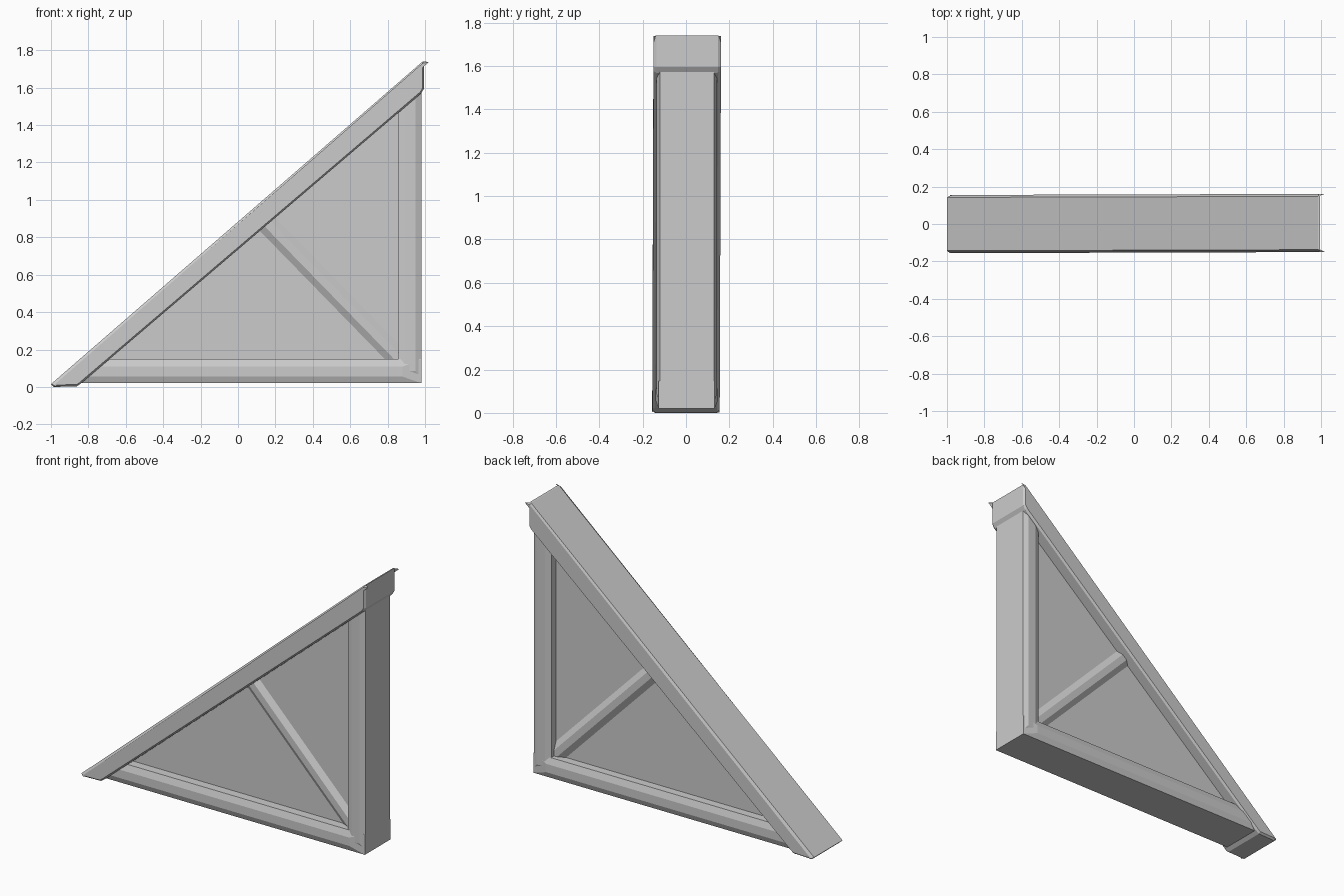
import bpy
import bmesh
from mathutils import Vector

if "Cube" in bpy.data.objects:
    bpy.data.objects.remove(bpy.data.objects["Cube"])


def inset(poly, amounts):
    """Move every edge of a counter-clockwise outline inward by its own amount."""
    n = len(poly)
    lines = []
    for i in range(n):
        a, b = Vector(poly[i]), Vector(poly[(i + 1) % n])
        d = (b - a).normalized()
        lines.append((a + Vector((-d.y, d.x)) * amounts[i], d))
    out = []
    for i in range(n):
        (p, d), (q, e) = lines[i - 1], lines[i]
        w = q - p
        t = (w.x * e.y - w.y * e.x) / (d.x * e.y - d.y * e.x)
        out.append(p + d * t)
    return out


def beam(name, poly, y0, y1, amounts=None, depth=0.0, skew=0.0):
    """Extrude an x-z outline along y, with chamfered front and back rims."""
    if amounts:
        inner = inset(poly, amounts)
        rings = [(inner, y0), (poly, y0 + depth), (poly, y1 - depth), (inner, y1)]
    else:
        rings = [(poly, y0), (poly, y1)]
    bm = bmesh.new()
    loops = [[bm.verts.new((p[0], y + skew * p[0], p[1])) for p in ring]
             for ring, y in rings]
    n = len(poly)
    bm.faces.new(loops[0])
    bm.faces.new(loops[-1][::-1])
    for a, b in zip(loops, loops[1:]):
        for i in range(n):
            j = (i + 1) % n
            bm.faces.new((a[i], b[i], b[j], a[j]))
    bmesh.ops.recalc_face_normals(bm, faces=bm.faces)
    mesh = bpy.data.meshes.new(name)
    bm.to_mesh(mesh)
    bm.free()
    obj = bpy.data.objects.new(name, mesh)
    bpy.context.collection.objects.link(obj)
    return obj


# Sloping top beam with a level foot and a plumb upper end
beam("rafter",
     [(-1.0, 0.015), (-0.985, 0.0), (-0.862, 0.003), (-0.835, 0.022),
      (0.978, 1.568), (0.995, 1.595), (0.995, 1.74), (0.985, 1.738)],
     -0.153, 0.158, [0.008, 0.01, 0.008, 0.009, 0.008, 0.009, 0.008, 0.024],
     0.013, 0.003)

# Upright post, its top buried in the rafter
beam("post", [(0.857, 0.05), (0.98, 0.05), (0.98, 1.63), (0.857, 1.53)],
     -0.135, 0.142, [0.035, 0.03, 0.01, 0.035], 0.014)

# Bottom beam, its tip buried in the rafter foot
beam("sill", [(-0.89, 0.02), (0.98, 0.02), (0.98, 0.148), (-0.76, 0.148)],
     -0.14, 0.146, [0.035, 0.1, 0.04, 0.01], 0.014)

# Recessed triangular infill
beam("panel", [(-0.8, 0.1), (0.92, 0.1), (0.92, 1.57)], -0.07, 0.08)

# Diagonal brace, slightly proud of the panel on both sides
start, end = Vector((0.10, 0.93)), Vector((0.90, 0.11))
direction = (end - start).normalized()
side = Vector((-direction.y, direction.x)) * 0.055
beam("brace", [start - side, end - side, end + side, start + side],
     -0.092, 0.102, [0.035, 0.01, 0.035, 0.01], 0.022)
